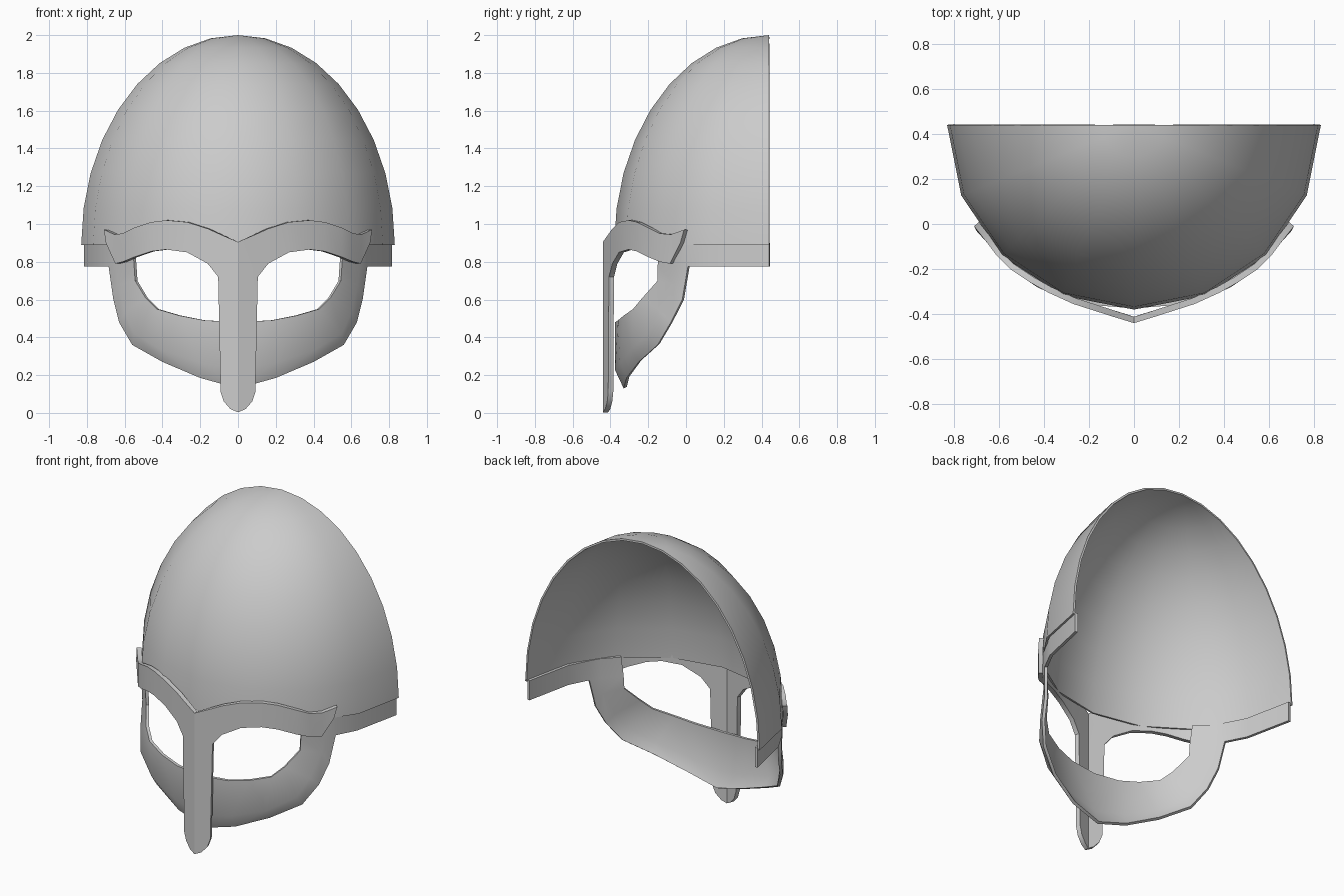
import bpy, bmesh
from math import sin, cos, pi

if "Cube" in bpy.data.objects:
    bpy.data.objects.remove(bpy.data.objects["Cube"])

BACK = 0.44  # open back plane of the helmet


def plate(name, grids, thick, angle):
    """Right half built from grids of points, mirrored and thickened inward."""
    bm = bmesh.new()
    for rows in grids:
        vs = [[bm.verts.new(p) for p in r] for r in rows]
        for a, b in zip(vs, vs[1:]):
            for i in range(len(a) - 1):
                bm.faces.new((a[i], a[i + 1], b[i + 1], b[i]))
    bm.normal_update()
    for f in list(bm.faces):  # face outward, away from the head
        c = f.calc_center_median()
        n = f.normal
        if n.x * c.x + n.y * (c.y - BACK) + n.z * max(c.z - 0.89, 0) < 0:
            f.normal_flip()
    bmesh.ops.remove_doubles(bm, verts=bm.verts, dist=0.0005)
    me = bpy.data.meshes.new(name)
    bm.to_mesh(me)
    bm.free()
    ob = bpy.data.objects.new(name, me)
    bpy.context.collection.objects.link(ob)
    m = ob.modifiers.new("mirror", "MIRROR")
    m.use_clip = True
    s = ob.modifiers.new("thickness", "SOLIDIFY")
    s.thickness = thick
    s.offset = -1
    bpy.ops.object.select_all(action='DESELECT')
    ob.select_set(True)
    bpy.context.view_layer.objects.active = ob
    bpy.ops.object.convert(target='MESH')
    bpy.ops.object.shade_smooth_by_angle(angle=angle)
    return ob


# Half dome: quarter of an ellipsoid, mirrored
dome = []
for i in range(10):
    t = i * pi / 18
    dome.append([(0.83 * cos(t) * sin(a), BACK - 0.82 * cos(t) * cos(a), 0.89 + 1.11 * sin(t))
                 for a in (j * pi / 8 for j in range(5))])
plate("helmet_dome", [dome], 0.012, 0.6)

# Rim band from the open back to the cheek
band = [[(0.815, BACK, z), (0.75, 0.135, z), (0.685, 0.01, z)] for z in (0.9, 0.775)]

# Eye guard: inner edge, crease and outer edge at stations along the U
guard = [
    [(0.56, -0.14, 0.90), (0.65, -0.05, 0.90), (0.685, 0.01, 0.90)],
    [(0.55, -0.15, 0.78), (0.645, -0.055, 0.775), (0.685, 0.01, 0.775)],
    [(0.545, -0.15, 0.70), (0.635, -0.06, 0.68), (0.66, -0.02, 0.60)],
    [(0.49, -0.23, 0.61), (0.60, -0.13, 0.53), (0.63, -0.08, 0.48)],
    [(0.43, -0.28, 0.55), (0.55, -0.20, 0.42), (0.56, -0.15, 0.36)],
    [(0.31, -0.33, 0.515), (0.41, -0.29, 0.335), (0.40, -0.25, 0.27)],
    [(0.18, -0.36, 0.49), (0.20, -0.35, 0.265), (0.20, -0.315, 0.185)],
    [(0, -0.375, 0.48), (0, -0.375, 0.225), (0, -0.33, 0.13)],
]
plate("rim_and_eye_guard", [band, guard], 0.018, 0.5)

# Brow: x, y, top z, bottom z along the curve
brow = [(0, -0.44, 0.905, 0.70), (0.105, -0.408, 0.95, 0.72), (0.16, -0.39, 0.975, 0.79),
        (0.27, -0.355, 1.01, 0.85), (0.38, -0.305, 1.02, 0.865), (0.46, -0.26, 1.01, 0.855),
        (0.55, -0.20, 0.98, 0.825), (0.61, -0.14, 0.95, 0.80)]
brow_rows = [[(x, y, a), (x, y, b)] for x, y, a, b in brow]
brow_rows.append([(0.655, -0.08, 0.945), (0.65, -0.085, 0.79)])
brow_rows.append([(0.71, -0.01, 0.97), (0.70, -0.03, 0.90)])

# Nasal: half width, ridge z, side z; folded along the centre ridge
nose = [(0.105, 0.70, 0.72), (0.092, 0.12, 0.11), (0.075, 0.05, 0.06), (0.04, 0.003, 0.02)]
nose_rows = [[(0, -0.44, r), (w, -0.44 + 0.305 * w, s)] for w, r, s in nose]
plate("brow_and_nasal", [brow_rows, nose_rows], 0.028, 0.45)
